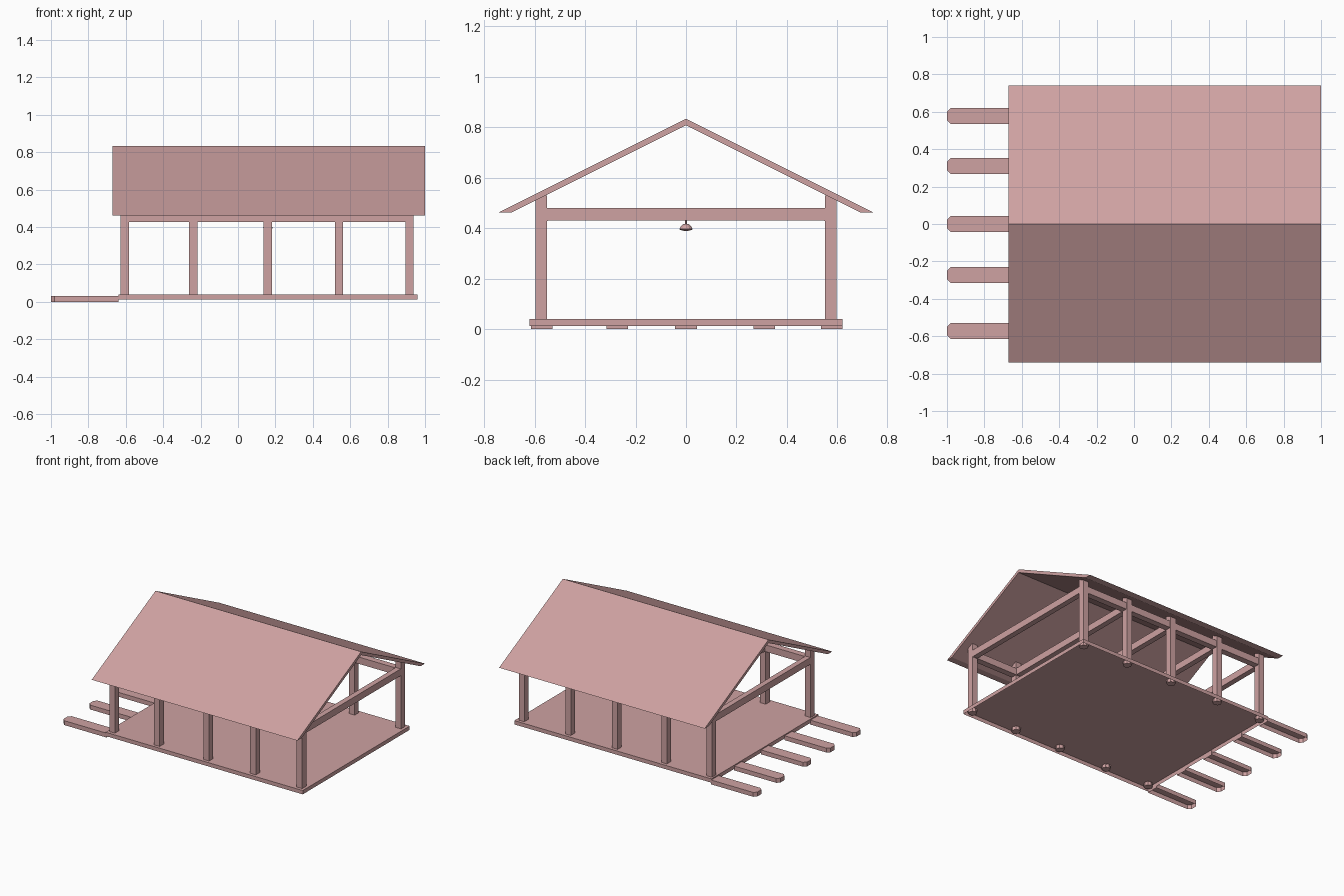
import bpy, bmesh, math

if "Cube" in bpy.data.objects:
    bpy.data.objects.remove(bpy.data.objects["Cube"])

wood = bpy.data.materials.new("rose_wood")
wood.diffuse_color = (0.62, 0.36, 0.36, 1)
wood.use_nodes = True
wood.node_tree.nodes["Principled BSDF"].inputs["Base Color"].default_value = wood.diffuse_color


def finish(name, bm):
    bmesh.ops.recalc_face_normals(bm, faces=bm.faces)
    mesh = bpy.data.meshes.new(name)
    bm.to_mesh(mesh)
    bm.free()
    mesh.materials.append(wood)
    obj = bpy.data.objects.new(name, mesh)
    bpy.context.collection.objects.link(obj)
    return obj


def prism(name, outline, offset, open_bottom=False):
    """Extrude a 3D outline along an offset; optionally leave the start open."""
    bm = bmesh.new()
    face = bm.faces.new([bm.verts.new(p) for p in outline])
    out = bmesh.ops.extrude_face_region(bm, geom=[face], use_keep_orig=True)
    moved = [v for v in out["geom"] if isinstance(v, bmesh.types.BMVert)]
    bmesh.ops.translate(bm, verts=moved, vec=offset)
    bmesh.ops.recalc_face_normals(bm, faces=bm.faces)
    if open_bottom:
        mesh_face = [f for f in bm.faces if f.normal.z < -0.9 or
                     (abs(f.normal.z) > 0.9 and f.calc_center_median().z < outline[0][2] + 1e-4)]
        bmesh.ops.delete(bm, geom=mesh_face, context='FACES_ONLY')
        # keep the outward orientation when the shell is open
        mesh = bpy.data.meshes.new(name)
        bm.to_mesh(mesh)
        bm.free()
        mesh.materials.append(wood)
        obj = bpy.data.objects.new(name, mesh)
        bpy.context.collection.objects.link(obj)
        return obj
    return finish(name, bm)


def box(name, x0, x1, y0, y1, z0, z1, open_bottom=False):
    base = [(x0, y0, z0), (x1, y0, z0), (x1, y1, z0), (x0, y1, z0)]
    return prism(name, base, (0, 0, z1 - z0), open_bottom)


def lathe(name, profile, sides, x, y):
    bm = bmesh.new()
    verts = [bm.verts.new((x + r, y, z)) for r, z in profile]
    edges = [bm.edges.new(pair) for pair in zip(verts, verts[1:])]
    bmesh.ops.spin(bm, geom=verts + edges, cent=(x, y, 0), axis=(0, 0, 1),
                   angle=math.tau, steps=sides)
    bmesh.ops.remove_doubles(bm, verts=bm.verts, dist=1e-5)
    return finish(name, bm)


# floor deck, hollow underneath
box("floor", -0.64, 0.96, -0.62, 0.62, 0.012, 0.04, open_bottom=True)

# gabled roof with level-cut eaves
gable = [(0, 0.833), (0.74, 0.463), (0.69, 0.463), (0, 0.808),
         (-0.69, 0.463), (-0.74, 0.463)]
prism("roof", [(-0.67, y, z) for y, z in gable], (1.67, 0, 0))

# posts with round footings, tied across by beams
half = 0.0225
for i, x in enumerate((-0.605, -0.24, 0.16, 0.54, 0.917), 1):
    for side, s in (("front", -1), ("back", 1)):
        y0, y1 = sorted((s * 0.55, s * 0.597))
        box(f"{side}_post_{i}", x - half, x + half, y0, y1, 0.035, 0.53)
        lathe(f"{side}_footing_{i}", [(0, 0.013), (0.03, 0.013), (0.03, 0.038)],
              8, x, s * 0.574)
    box(f"cross_beam_{i}", x - 0.02, x + 0.02, -0.555, 0.555, 0.43, 0.48)

# long beams along the eaves
for side, s in (("front", -1), ("back", 1)):
    y0, y1 = sorted((s * 0.546, s * 0.592))
    box(f"{side}_long_beam", -0.62, 0.935, y0, y1, 0.428, 0.478)

# jetty planks with chamfered ends, hollow underneath
for i, y in enumerate((-0.572, -0.272, 0.0, 0.31, 0.578), 1):
    w, c = 0.043, 0.02
    outline = [(-1, y - w + c, 0), (-1 + c, y - w, 0), (-0.638, y - w, 0),
               (-0.638, y + w, 0), (-1 + c, y + w, 0), (-1, y + w - c, 0)]
    prism(f"plank_{i}", outline, (0, 0, 0.032), open_bottom=True)

# hanging lamp under the middle beam
lathe("lamp_rod", [(0, 0.432), (0.003, 0.432), (0.003, 0.412), (0, 0.412)], 8, 0.16, 0)
lathe("lamp_shade", [(0, 0.417), (0.012, 0.415), (0.02, 0.408), (0.026, 0.396),
                     (0.024, 0.394), (0.012, 0.39), (0, 0.389)], 12, 0.16, 0)
